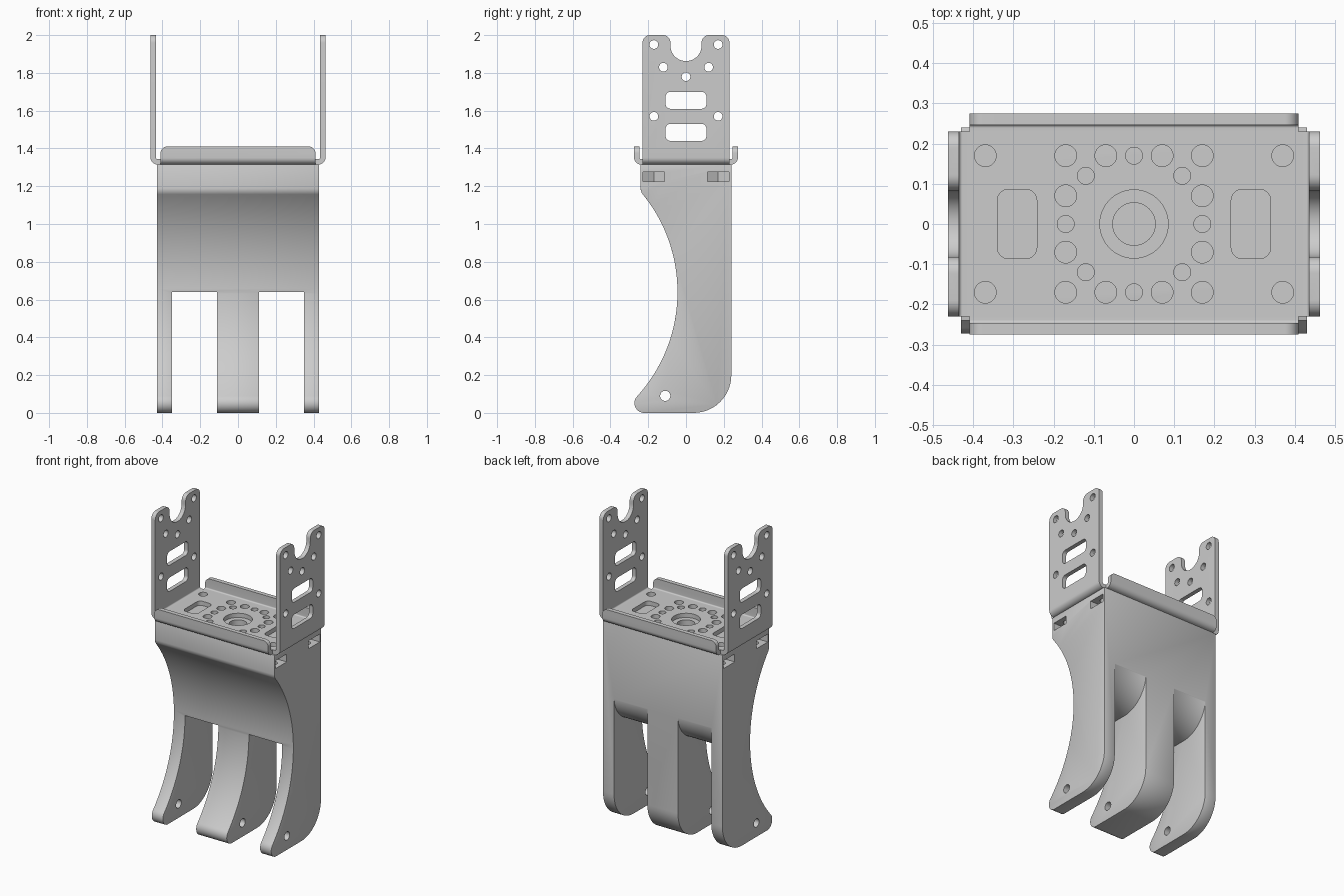
import bpy, bmesh, math
from mathutils import Vector

if "Cube" in bpy.data.objects:
    bpy.data.objects.remove(bpy.data.objects["Cube"], do_unlink=True)

grey = bpy.data.materials.new("light_grey")
grey.use_nodes = True
COLOUR = (0.604, 0.604, 0.604, 1)
grey.diffuse_color = COLOUR
grey.node_tree.nodes["Principled BSDF"].inputs["Base Color"].default_value = COLOUR


def rounded(corners, steps=10):
    """Outline from (u, v[, radius]) corners, with filleted corners."""
    out, n = [], len(corners)
    for i, c in enumerate(corners):
        p = Vector(c[:2])
        r = c[2] if len(c) > 2 else 0
        if not r:
            out.append(p)
            continue
        a = (Vector(corners[i - 1][:2]) - p).normalized()
        b = (Vector(corners[(i + 1) % n][:2]) - p).normalized()
        half = a.angle(b) / 2
        centre = p + (a + b).normalized() * (r / math.sin(half))
        start = p + a * (r / math.tan(half)) - centre
        sweep = math.pi - 2 * half
        perp = -a * r  # the arc leaves along the incoming edge
        for k in range(steps + 1):
            t = sweep * k / steps
            out.append(centre + start * math.cos(t) + perp * math.sin(t))
    return out


def circle(u, v, r, n=32):
    return [Vector((u + r * math.cos(math.tau * k / n), v + r * math.sin(math.tau * k / n)))
            for k in range(n)]


def box(u0, u1, v0, v1, r=0):
    return rounded([(u0, v0, r), (u1, v0, r), (u1, v1, r), (u0, v1, r)])


def prisms(name, outlines, axis, spans):
    """One object made of outlines extruded along an axis over each span."""
    place = {"x": lambda p, w: (w, p.x, p.y),
             "y": lambda p, w: (p.x, w, p.y),
             "z": lambda p, w: (p.x, p.y, w)}[axis]
    bm = bmesh.new()
    for pts in outlines:
        for lo, hi in spans:
            low = [bm.verts.new(place(p, lo)) for p in pts]
            top = [bm.verts.new(place(p, hi)) for p in pts]
            bm.faces.new(low)
            bm.faces.new(top)
            for i in range(len(pts)):
                j = (i + 1) % len(pts)
                bm.faces.new((low[i], low[j], top[j], top[i]))
    bmesh.ops.recalc_face_normals(bm, faces=bm.faces)
    mesh = bpy.data.meshes.new(name)
    bm.to_mesh(mesh)
    bm.free()
    mesh.materials.append(grey)
    ob = bpy.data.objects.new(name, mesh)
    bpy.context.collection.objects.link(ob)
    return ob


def apply(ob, mod):
    bpy.context.view_layer.objects.active = ob
    bpy.ops.object.modifier_apply(modifier=mod.name)


def combine(ob, other, operation="DIFFERENCE"):
    mod = ob.modifiers.new("combine", "BOOLEAN")
    mod.operation, mod.solver, mod.object = operation, "EXACT", other
    apply(ob, mod)
    bpy.data.objects.remove(other, do_unlink=True)


def mirrored(points):
    """Every sign combination of each (u, v), without repeats."""
    return sorted({(su * u, sv * v) for u, v in points for su in (1, -1) for sv in (1, -1)})


# Body: side profile with a concave front and a rounded heel
TOP, MID, R = 1.315, 0.64, 0.82
arc = []
for k in range(41):
    dz = -0.55 + 1.081 * k / 40
    arc.append((-0.045 - R + math.sqrt(R * R - dz * dz), MID + dz))
arc[-1] = (*arc[-1], 0.05)
profile = rounded([(-0.338, 0, 0.052)] + arc + [(-0.24, TOP), (0.24, TOP), (0.24, 0, 0.2)], 14)
body = prisms("forked_body", [profile], "x", [(-0.43, 0.43)])

# Two slots that part the lower body into three fingers
slot = rounded([(-0.5, -0.2), (0.5, -0.2), (0.5, 0.9), (0.241, 0.9), (0.241, MID, 0.2), (-0.5, MID)], 14)
combine(body, prisms("slot_cutter", [slot], "x", [(-0.35, -0.11), (0.11, 0.35)]))
bevel = body.modifiers.new("soft_edges", "BEVEL")
bevel.width, bevel.segments, bevel.angle_limit = 0.012, 2, math.radians(50)
apply(body, bevel)

# Pin hole, nut pockets and screw holes in the body
combine(body, prisms("pin_cutter", [circle(-0.11, 0.09, 0.027)], "x", [(-0.6, 0.6)]))
pockets = []
for sx, sy in mirrored([(1, 1)]):
    pockets.append([Vector((sx * u, sy * 0.17 + v)) for u, v in
                    ((0.304, 0), (0.337, 0.057), (0.5, 0.057), (0.5, -0.057), (0.337, -0.057))])
combine(body, prisms("nut_cutter", pockets, "z", [(1.224, 1.275)]))
screws = mirrored([(0.37, 0.17)])
bores = [circle(u, v, 0.027) for u, v in screws] + [circle(0, 0, 0.053)]
combine(body, prisms("bore_cutter", bores, "z", [(1.18, 1.4)]))


# Bracket: two bent sheet channels joined into one tray
def channel(name, half, height, axis, span):
    t, r = 0.028, 0.036
    outline = rounded([(-half, TOP, r), (half, TOP, r), (half, height), (half - t, height),
                       (half - t, TOP + t, r - t), (t - half, TOP + t, r - t),
                       (t - half, height), (-half, height)], 8)
    return prisms(name, [outline], axis, [(-span, span)])


bracket = channel("bracket", 0.463, 2.0, "y", 0.23)
ears = rounded([(-0.23, 1.2), (0.23, 1.2), (0.23, 2, 0.04), (0.082, 2, 0.04),
                (0.082, 1.863, 0.08), (-0.082, 1.863, 0.08), (-0.082, 2, 0.04), (-0.23, 2, 0.04)])
combine(bracket, prisms("ear_outline", [ears], "x", [(-0.6, 0.6)]), "INTERSECT")
rails = channel("rails", 0.275, 1.41, "x", 0.41)
lip = rounded([(-0.41, 1.2), (0.41, 1.2), (0.41, 1.41, 0.035), (-0.41, 1.41, 0.035)])
combine(rails, prisms("lip_outline", [lip], "y", [(-0.4, 0.4)]), "INTERSECT")
combine(bracket, rails, "UNION")

# Holes in the tray floor
large = mirrored([(0.17, 0.17), (0.07, 0.17), (0.17, 0.07)]) + screws
small = mirrored([(0.12, 0.12)]) + [(0, 0.17), (0, -0.17), (0.17, 0), (-0.17, 0)]
floor_holes = [circle(u, v, 0.027) for u, v in large]
floor_holes += [circle(u, v, 0.021) for u, v in small]
floor_holes += [circle(0, 0, 0.085, 48), box(0.242, 0.34, -0.086, 0.086, 0.027),
                box(-0.34, -0.242, -0.086, 0.086, 0.027)]
combine(bracket, prisms("floor_cutter", floor_holes, "z", [(1.25, 1.39)]))

# Holes in the two upright plates
spots = [(0, 1.78)] + [(s * u, v) for s in (1, -1) for u, v in ((0.17, 1.95), (0.12, 1.83), (0.17, 1.57))]
plate_holes = [circle(u, v, 0.023) for u, v in spots]
plate_holes += [box(-0.108, 0.108, z, z + 0.09, 0.026) for z in (1.44, 1.61)]
combine(bracket, prisms("plate_cutter", plate_holes, "x", [(-0.6, 0.6)]))

# Smooth curves, sharp edges
for ob in (body, bracket):
    bpy.ops.object.select_all(action="DESELECT")
    ob.select_set(True)
    bpy.context.view_layer.objects.active = ob
    bpy.ops.object.shade_smooth_by_angle(angle=math.radians(30))
